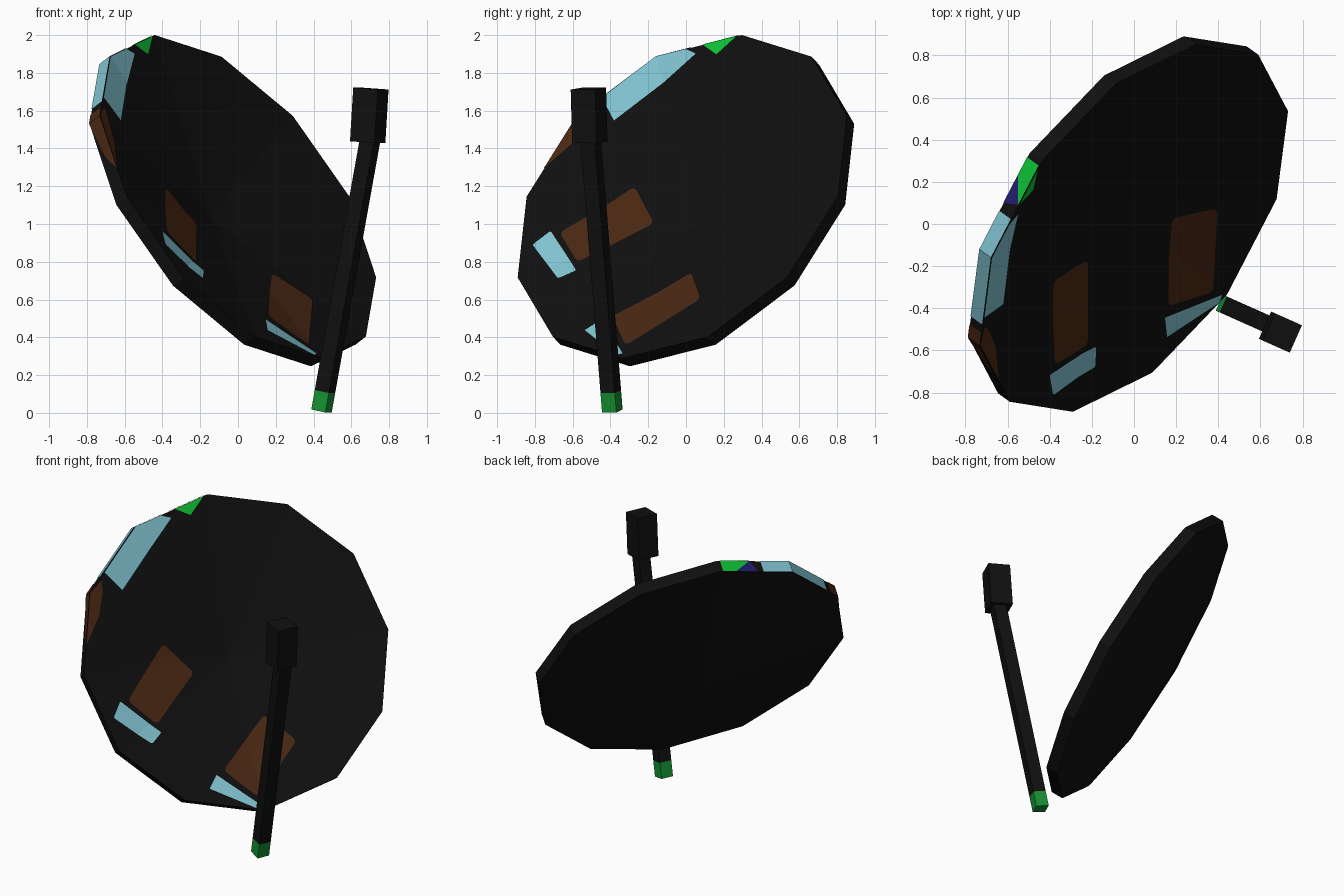
import bpy, bmesh, math
from mathutils import Vector, Matrix

if "Cube" in bpy.data.objects:
    bpy.data.objects.remove(bpy.data.objects["Cube"])

R, SIDES, DEPTH, THICK, LIFT = 1.013, 12, 0.21, 0.08, 0.004
STEP = math.tau / SIDES


def material(name, rgb):
    m = bpy.data.materials.new(name)
    m.diffuse_color = (*rgb, 1)
    m.use_nodes = True
    m.node_tree.nodes["Principled BSDF"].inputs["Base Color"].default_value = m.diffuse_color
    return m


BLACK = material("black", (0.005, 0.005, 0.005))
BROWN = material("rust brown", (0.068, 0.02, 0.006))
CYAN = material("pale cyan", (0.22, 0.55, 0.64))
GREEN = material("bright green", (0.004, 0.56, 0.035))
DARK_GREEN = material("dark green", (0.008, 0.29, 0.032))
NAVY = material("navy", (0.016, 0.013, 0.17))

# Tilted frame of the dish: columns are across, up and facing direction
across = Vector((0.582, 0.813, 0)).normalized()
up = Vector((-0.44, 0.306, 0.845))
up = (up - across * up.dot(across)).normalized()
facing = across.cross(up)
FRAME = Matrix.Translation((0, -0.02, 1.145)) @ Matrix((across, up, facing)).transposed().to_4x4()


def finish(bm, name, mats, matrix):
    bm.transform(matrix)
    mesh = bpy.data.meshes.new(name)
    bm.to_mesh(mesh)
    bm.free()
    for m in mats:
        mesh.materials.append(m)
    ob = bpy.data.objects.new(name, mesh)
    bpy.context.collection.objects.link(ob)
    return ob


def rim(k):
    return Vector((R * math.cos(k * STEP), R * math.sin(k * STEP), 0))


def dish_depth(p):
    """Depth of the faceted bowl below the rim at a point."""
    ang = math.atan2(p.y, p.x) % math.tau
    mid = (math.floor(ang / STEP) + 0.5) * STEP
    return DEPTH * (1 - math.hypot(p.x, p.y) * math.cos(ang - mid) / (R * math.cos(STEP / 2)))


# Dish: shallow twelve-sided bowl of even thickness
bm = bmesh.new()
front = [bm.verts.new(rim(k)) for k in range(SIDES)]
back = [bm.verts.new(rim(k) - Vector((0, 0, THICK))) for k in range(SIDES)]
hub_front = bm.verts.new((0, 0, -DEPTH))
hub_back = bm.verts.new((0, 0, -DEPTH - THICK))
for i in range(SIDES):
    j = (i + 1) % SIDES
    bm.faces.new((front[i], front[j], hub_front))
    bm.faces.new((back[j], back[i], hub_back))
    bm.faces.new((front[j], front[i], back[i], back[j]))
bmesh.ops.recalc_face_normals(bm, faces=bm.faces[:])
finish(bm, "dish", [BLACK], FRAME)


def bowl_patch(name, mat, pts, rounding=0):
    """Thin painted patch folded over the bowl facets."""
    bm = bmesh.new()
    bm.faces.new([bm.verts.new((u, v, 0)) for u, v in pts])
    if rounding:
        bmesh.ops.bevel(bm, geom=bm.verts[:], offset=rounding, segments=2,
                        profile=0.5, affect='VERTICES')
    for k in range(SIDES // 2):
        n = Vector((-math.sin(k * STEP), math.cos(k * STEP), 0))
        bmesh.ops.bisect_plane(bm, geom=bm.verts[:] + bm.edges[:] + bm.faces[:],
                               plane_co=(0, 0, 0), plane_no=n)
    for v in bm.verts:
        v.co.z = LIFT - max(dish_depth(v.co), 0)
    bm.normal_update()
    for f in bm.faces:
        if f.normal.z < 0:
            f.normal_flip()
    finish(bm, name, [mat], FRAME)


def wall_patch(name, mat, k, pts):
    """Thin painted patch on rim wall k; points are (along edge, front to back)."""
    a, b = rim(k), rim(k + 1)
    out = (a + b).normalized()
    bm = bmesh.new()
    f = bm.faces.new([bm.verts.new(a.lerp(b, t) + out * LIFT - Vector((0, 0, s * THICK)))
                      for t, s in pts])
    f.normal_update()
    if f.normal.dot(out) < 0:
        f.normal_flip()
    finish(bm, name, [mat], FRAME)


# Painted patches inside the bowl
bowl_patch("brown_panel_left", BROWN,
           [(-.746, -.199), (-.578, -.37), (-.25, -.072), (-.428, .133)], 0.025)
bowl_patch("brown_panel_right", BROWN,
           [(-.206, -.721), (-.025, -.922), (.308, -.601), (.144, -.404)], 0.025)
bowl_patch("cyan_strip_left", CYAN,
           [(-.80, -.196), (-.868, -.295), (-.642, -.491), (-.561, -.426)], 0.01)
bowl_patch("cyan_strip_right", CYAN,
           [(-.26, -.744), (-.328, -.826), (-.05, -.995), (-.014, -.981)])
bowl_patch("cyan_strip_top", CYAN,
           [(-.654, .497), (-.26, .90), (-.33, .924), (-.507, .877), (-.76, .62)])
bowl_patch("green_corner", GREEN, [(-.23, .951), (-.03, 1.004), (-.13, .90)])
bowl_patch("brown_corner", BROWN, [(-.79, .57), (-.79, .50), (-.84, .36), (-.965, .18), (-.877, .507)])

# Painted patches on the rim wall
wall_patch("green_rim", GREEN, 3, [(.04, 0), (.45, 0), (.22, 1), (.04, 1)])
wall_patch("navy_rim", NAVY, 3, [(.45, 0), (.52, 1), (.22, 1)])
wall_patch("cyan_rim_upper", CYAN, 3, [(.60, 0), (1, 0), (1, 1), (.60, 1)])
wall_patch("cyan_rim_lower", CYAN, 4, [(0, 0), (.76, 0), (.76, 1), (0, 1)])
wall_patch("brown_rim_upper", BROWN, 4, [(.85, 0), (1, 0), (1, 1), (.85, 1)])
wall_patch("brown_rim_lower", BROWN, 5, [(0, 0), (.65, 0), (.45, .6), (0, 1)])


def axis_frame(origin, direction):
    z = direction.normalized()
    y = z.cross(Vector((0.914, -0.407, 0))).normalized()
    return Matrix.Translation(origin) @ Matrix((y.cross(z), y, z)).transposed().to_4x4()


def bar(name, mat, width, z0, z1, matrix):
    bm = bmesh.new()
    bmesh.ops.create_cube(bm, size=1)
    bmesh.ops.scale(bm, vec=(width, width, z1 - z0), verts=bm.verts)
    bmesh.ops.translate(bm, vec=(0, 0, (z0 + z1) / 2), verts=bm.verts)
    finish(bm, name, [mat], matrix)


# Leaning square stick with a green foot and a block head
foot = Vector((0.442, -0.39, 0.01))
lean = Vector((0.258, -0.115, 1.44))
stick = axis_frame(foot, lean)
bar("stick_foot", DARK_GREEN, 0.083, 0, 0.105, stick)
bar("stick_shaft", BLACK, 0.083, 0.105, 1.47, stick)
head = axis_frame(Vector((0.695, -0.513, 1.575)), Vector((0.06, -0.027, 1)))
bar("stick_head", BLACK, 0.142, -0.142, 0.142, head)
